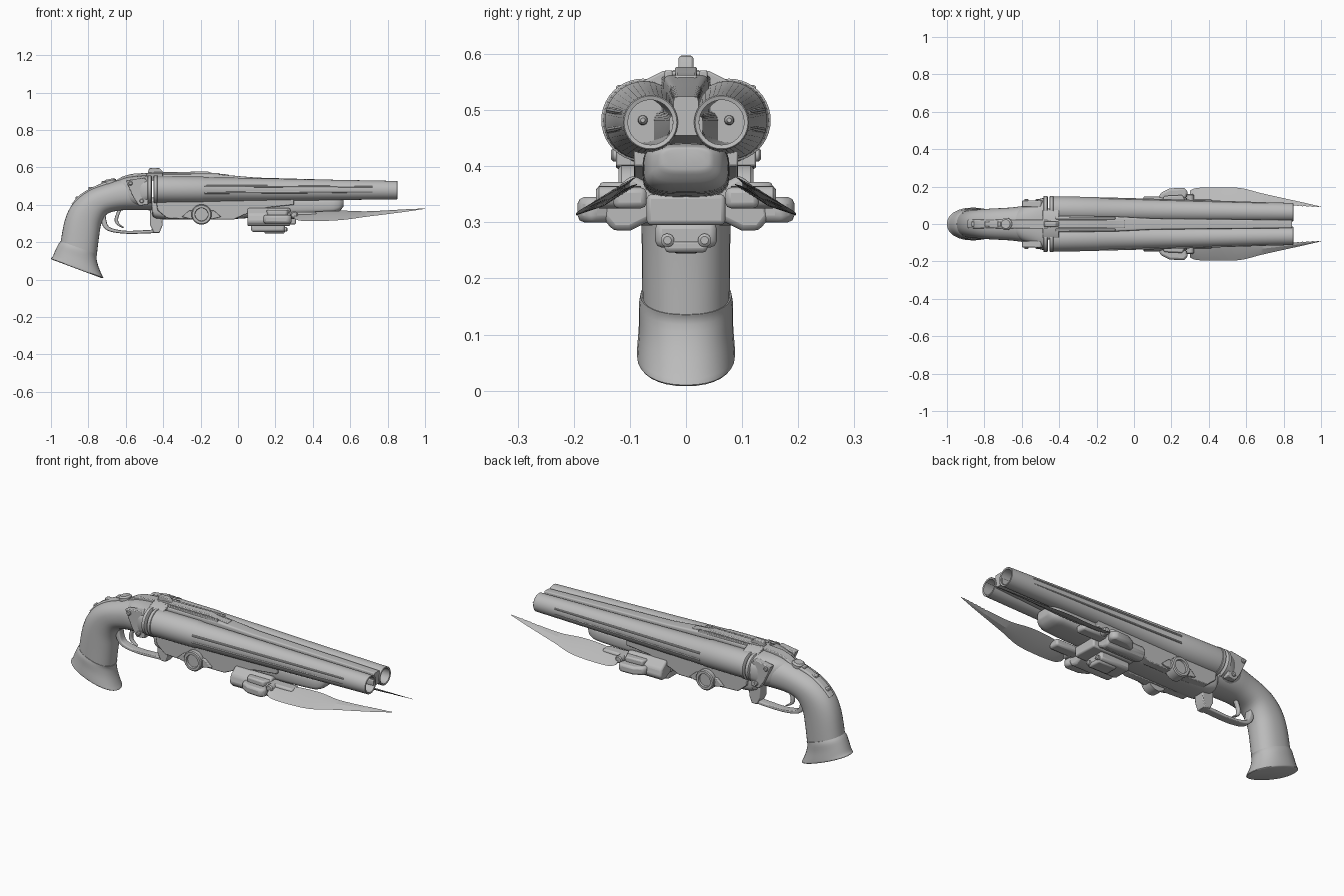
import bpy, bmesh, math
from mathutils import Vector

cube = bpy.data.objects.get("Cube")
if cube:
    bpy.data.objects.remove(cube)

steel = bpy.data.materials.new("plain grey")
steel.use_nodes = True
GREY = (0.5, 0.5, 0.5, 1)
steel.diffuse_color = GREY
steel.node_tree.nodes["Principled BSDF"].inputs["Base Color"].default_value = GREY
SIDES = (("front", -1), ("back", 1))


def finish(name, bm, bevel=0.0, angle=35):
    bmesh.ops.recalc_face_normals(bm, faces=bm.faces)
    mesh = bpy.data.meshes.new(name)
    bm.to_mesh(mesh)
    bm.free()
    mesh.materials.append(steel)
    ob = bpy.data.objects.new(name, mesh)
    bpy.context.collection.objects.link(ob)
    if bevel:
        mod = ob.modifiers.new("bevel", "BEVEL")
        mod.width, mod.segments, mod.limit_method = bevel, 2, "ANGLE"
    bpy.ops.object.select_all(action="DESELECT")
    ob.select_set(True)
    bpy.context.view_layer.objects.active = ob
    bpy.ops.object.shade_smooth_by_angle(angle=math.radians(angle))
    return ob


def smooth_rows(rows, steps):
    """Catmull-Rom interpolation of equal-length number rows."""
    if steps < 2:
        return rows
    out = []
    for i in range(len(rows) - 1):
        p = [rows[max(0, min(len(rows) - 1, i + k))] for k in (-1, 0, 1, 2)]
        for j in range(steps):
            t = j / steps
            out.append([b + 0.5 * t * (c - a + t * (2*a - 5*b + 4*c - d + t * (3*(b - c) + d - a)))
                        for a, b, c, d in zip(*p)])
    return out + [rows[-1]]


def skin(name, rings, bevel=0.0, angle=35):
    bm = bmesh.new()
    loops = [[bm.verts.new(p) for p in ring] for ring in rings]
    n = len(loops[0])
    for a, b in zip(loops, loops[1:]):
        for i in range(n):
            bm.faces.new((a[i], a[(i + 1) % n], b[(i + 1) % n], b[i]))
    bm.faces.new(loops[0])
    bm.faces.new(loops[-1])
    return finish(name, bm, bevel, angle)


def loft(name, rows, power=2, steps=4, n=32, angle=35):
    """Rows: upper x, upper z, lower x, lower z, half width."""
    rings = []
    for ux, uz, lx, lz, w in smooth_rows(rows, steps):
        ring = []
        for i in range(n):
            c, s = math.cos(math.tau * i / n), math.sin(math.tau * i / n)
            c, s = (math.copysign(abs(v) ** (2 / power), v) for v in (c, s))
            ring.append(((ux + lx) / 2 + c * (ux - lx) / 2, s * w, (uz + lz) / 2 + c * (uz - lz) / 2))
        rings.append(ring)
    return skin(name, rings, angle=angle)


def prism(name, pts, axis, lo, hi, bevel=0.004):
    """Extrude a 2D outline along x, y or z."""
    def place(p, d):
        v = list(p)
        v.insert("xyz".index(axis), d)
        return v
    return skin(name, [[place(p, d) for p in pts] for d in (lo, hi)], bevel)


def box(name, x, y, z, bevel=0.004):
    return prism(name, [(x[0], z[0]), (x[1], z[0]), (x[1], z[1]), (x[0], z[1])], "y", *y, bevel)


def lathe(name, profile, start, direction, n=32, shear=0.0):
    """Turn (distance, radius) pairs about an axis; shear shifts y along it."""
    d = Vector(direction).normalized()
    u = d.orthogonal().normalized()
    v = d.cross(u)
    rings = []
    for t, r in profile:
        c = Vector(start) + d * t + Vector((0, shear * t, 0))
        rings.append([c + (u * math.cos(a) + v * math.sin(a)) * r
                      for a in (math.tau * i / n for i in range(n))])
    return skin(name, rings)


# Curved grip, flared butt and back strap
loft("grip", [(-.46, .555, -.46, .37, .10), (-.58, .545, -.56, .372, .098), (-.68, .52, -.64, .368, .088),
              (-.80, .475, -.70, .35, .083), (-.88, .41, -.73, .30, .08), (-.925, .32, -.742, .235, .079),
              (-.95, .19, -.755, .13, .078)], power=2.3)
loft("butt", [(-.948, .205, -.752, .135, .081), (-.96, .19, -.757, .118, .084), (-.975, .16, -.748, .075, .084),
              (-.99, .125, -.73, .03, .087), (-1, .112, -.72, .01, .087), (-.99, .105, -.73, .008, .08)],
     power=2.2, steps=3)
loft("grip_strap", [(-.89, .405, -.86, .38, .022), (-.84, .457, -.82, .43, .024),
                    (-.77, .497, -.76, .46, .022), (-.70, .525, -.69, .49, .025)], power=5)
for i, (x, z) in enumerate(((-.87, .43), (-.80, .483), (-.73, .513))):
    box(f"strap_stud_{i}", (x, x + .04), (-.014, .014), (z - .02, z + .013))

# Receiver with top latch and screws
loft("receiver", [(-.475, .558, -.475, .40, .142), (-.51, .556, -.51, .39, .132), (-.55, .553, -.55, .39, .112),
                  (-.60, .545, -.60, .40, .09), (-.64, .53, -.64, .42, .06)], power=2.8)
lathe("latch_pivot", [(0, .033), (.025, .033), (.033, .024)], (-.68, 0, .505), (-.2, 0, 1), 20)
prism("latch_lever", [(-.67, .52), (-.62, .55), (-.57, .565), (-.46, .572), (-.46, .53), (-.62, .52)],
      "y", -.025, .025)
for name, s in SIDES:
    prism(name + "_side_plate", [(-.60, .53), (-.50, .545), (-.48, .52), (-.48, .40), (-.53, .395),
                                 (-.56, .44)], "y", s * .09, s * .125)
    for i, (x, z) in enumerate(((-.575, .515), (-.515, .42))):
        lathe(f"{name}_plate_screw_{i}", [(0, .012), (.03, .012), (.034, .008)], (x, s * .10, z), (0, s, 0), 12)

# Trigger and guard
loft("trigger_guard", [(-.71, .36, -.735, .33, .022), (-.70, .30, -.722, .285, .022),
                       (-.675, .275, -.685, .257, .022), (-.60, .261, -.60, .245, .022),
                       (-.50, .264, -.50, .246, .022), (-.42, .27, -.42, .25, .022)], power=5)
prism("guard_mount", [(-.47, .38), (-.40, .35), (-.405, .285), (-.42, .25), (-.45, .25), (-.47, .29)],
      "y", -.03, .03)
loft("trigger", [(-.62, .38, -.64, .38, .012), (-.64, .33, -.66, .325, .011),
                 (-.635, .30, -.65, .295, .01), (-.61, .28, -.615, .275, .008)], power=3)

# Twin hollow barrels with breech rings, pins and side strips
for name, s in SIDES:
    lathe(name + "_barrel", [(0, .071), (.26, .070), (.27, .067), (.8, .057), (1.3, .049), (1.302, .047),
                             (1.3, .040), (.1, .040)], (-.45, s * .077, .482), (1, 0, -.003), 40, -s * .0105)
    lathe(name + "_firing_pin", [(0, .009), (.012, .008), (.018, .004)], (-.351, s * .077, .482), (1, 0, 0), 12)
    for i, x in enumerate((-.485, -.452)):
        lathe(f"{name}_breech_ring_{i}", [(0, .068), (.004, .074), (.02, .074), (.024, .068)],
              (x, s * .077, .482), (1, 0, 0), 40)
    for i, dz in enumerate((-.018, .018)):
        lathe(f"{name}_barrel_strip_{i}", [(0, .006), (.5, .006), (.9, .004)],
              (-.18, s * .137, .482 + dz), (1, -s * .028, -dz * .3), 8)

# Ribs between the barrels
loft("lower_rib", [(-.45, .50, -.45, .41, .06), (.3, .495, .3, .43, .04), (.845, .49, .845, .455, .03)],
     power=6, steps=1)
loft("upper_rib", [(-.45, .565, -.45, .48, .045), (-.1, .562, -.1, .48, .04), (.1, .545, .1, .48, .03),
                   (.845, .524, .845, .48, .022)], power=8, steps=1)
prism("breech_saddle", [(-.085, .53), (-.08, .55), (-.04, .57), (.04, .57), (.08, .55), (.085, .53)],
      "x", -.49, -.40)
prism("sight_rail", [(-.45, .54), (-.45, .575), (-.16, .577), (-.13, .567), (-.05, .562), (-.05, .54)],
      "y", -.02, .02)
prism("rear_sight", [(-.485, .56), (-.475, .595), (-.42, .597), (-.40, .575), (-.38, .56)], "y", -.013, .013)
for name, s in SIDES:
    box(name + "_rail_edge", (-.42, -.10), (s * .024, s * .038), (.53, .571), .003)

# Forend with side panels and pivot drum
loft("forend", [(-.46, .44, -.46, .35, .075), (-.40, .44, -.40, .322, .08), (.0, .44, .0, .325, .08),
                (.1, .44, .1, .338, .078), (.45, .44, .45, .35, .077), (.53, .44, .53, .36, .07),
                (.56, .435, .56, .385, .05), (.565, .43, .565, .40, .035)], power=3.5)
for name, s in SIDES:
    prism(name + "_forend_panel", [(-.44, .43), (-.43, .37), (-.38, .328), (-.26, .322), (-.02, .322),
                                   (.03, .345), (.16, .385), (.30, .40), (.30, .43)], "y", s * .05, s * .093)
    lathe(name + "_pivot_drum", [(0, .054), (.055, .054), (.06, .049), (.06, .036), (.05, .034)],
          (-.195, s * .06, .348), (0, s, 0))
    prism(name + "_drum_flange", [(-.30, .335), (-.26, .37), (-.13, .37), (-.09, .335), (-.13, .325), (-.26, .325)],
          "y", s * .08, s * .105)

# Folding blade bracket under the forend
box("bracket_core", (.06, .31), (-.07, .07), (.295, .35), .008)
box("bracket_pad", (.07, .25), (-.055, .055), (.255, .30), .012)
box("bracket_nose", (.14, .25), (-.038, .038), (.246, .27), .008)
for name, s in SIDES:
    lathe(name + "_bracket_screw", [(0, .012), (.02, .012), (.024, .007)], (.24, s * .033, .268), (1, 0, 0), 14)
    prism(name + "_bracket_arm", [(s * y, z) for y, z in ((.05, .31), (.10, .285), (.13, .285), (.15, .31),
                                                       (.14, .35), (.095, .385), (.05, .36))], "x", .05, .28, .01)
    prism(name + "_bracket_lobe", [(.13, s * .12), (.14, s * .165), (.19, s * .19), (.27, s * .194),
                                   (.29, s * .17), (.27, s * .12)], "z", .30, .345, .012)
    prism(name + "_lobe_cap", [(.15, s * .11), (.16, s * .15), (.26, s * .155), (.28, s * .11)],
          "z", .34, .372, .008)
    lathe(name + "_blade_hinge", [(0, .02), (.075, .02), (.08, .014)], (.30, s * .08, .345), (0, s, 0), 16)
    box(name + "_blade_root", (.27, .42), (s * .07, s * .13), (.325, .362), .01)

# Swept serrated blades: x, outer y, outer z, inner y, inner z
blade = smooth_rows([(.30, .18, .325, .13, .35), (.34, .193, .314, .105, .356), (.45, .196, .313, .09, .365),
                     (.57, .192, .32, .088, .368), (.68, .165, .335, .10, .365), (.80, .138, .35, .10, .37),
                     (.90, .116, .363, .094, .376), (1, .093, .378, .089, .38)], 8)
for name, s in SIDES:
    rings = []
    for i, (x, yo, zo, yi, zi) in enumerate(blade):
        yi += .004 * (i % 2) if x > .82 else 0
        ym, zm = (yo + yi) / 2, (zo + zi) / 2
        t = .007 * min(1, (1.02 - x) * 3)
        rings.append([(x, s * yo, zo), (x, s * ym, zm + t), (x, s * yi, zi), (x, s * ym, zm - t)])
    skin(name + "_blade", rings, angle=20)
